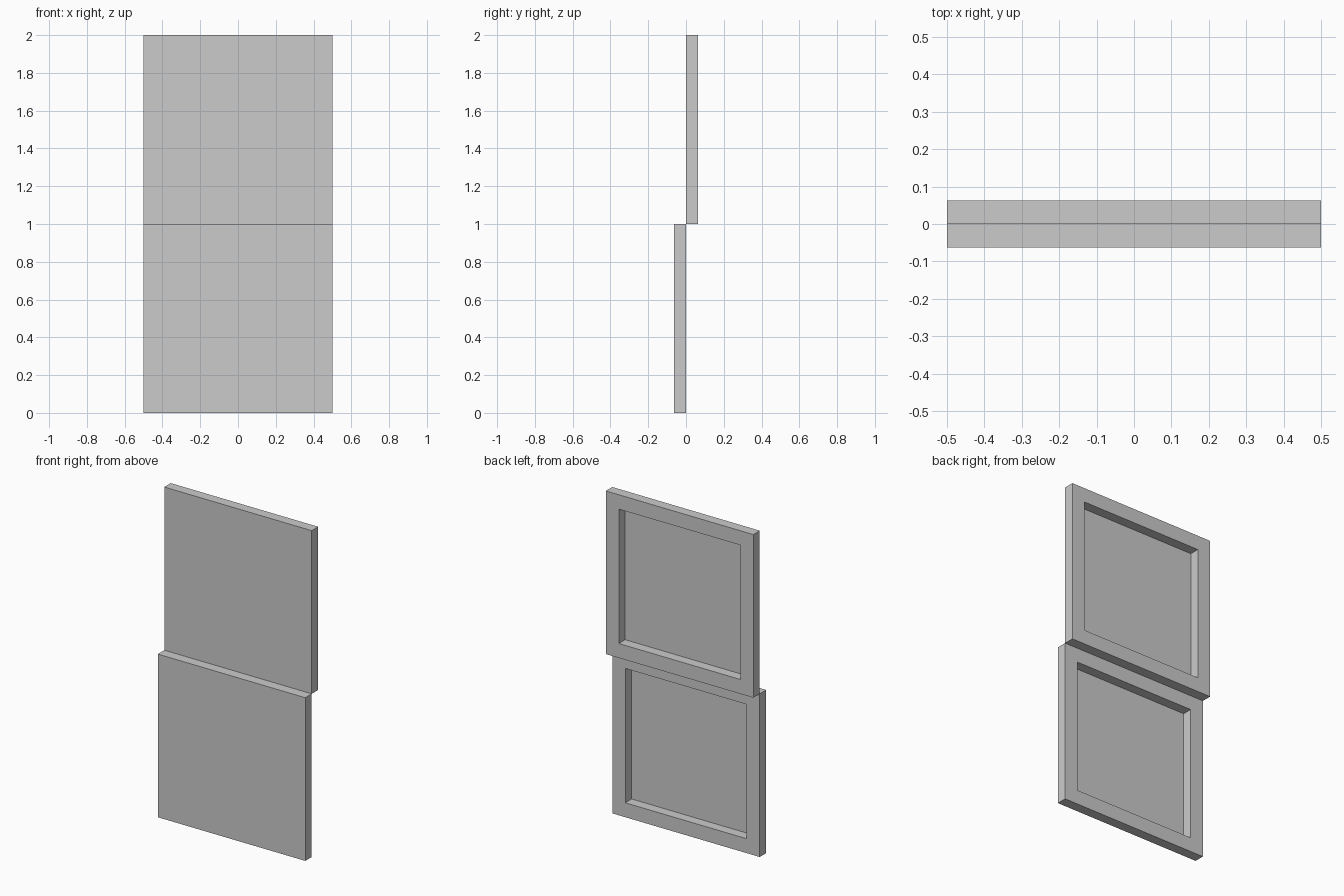
import bpy, bmesh
from mathutils import Vector, Matrix

if "Cube" in bpy.data.objects:
    bpy.data.objects.remove(bpy.data.objects["Cube"])

THICK = 0.0625    # panel thickness
BORDER = 0.125    # frame width around the recess
DEPTH = 0.061     # recess depth, leaving a thin front skin


def panel(name, y, z):
    """Square panel with a deep square recess in its back (+y) face."""
    bm = bmesh.new()
    bmesh.ops.create_cube(bm, size=1, matrix=Matrix.Diagonal((1, THICK, 1, 1)))
    bm.normal_update()
    back = [f for f in bm.faces if f.normal.y > 0.9]
    bmesh.ops.inset_individual(bm, faces=back, thickness=BORDER, depth=0)
    floor = bmesh.ops.extrude_discrete_faces(bm, faces=back)["faces"]
    bmesh.ops.translate(bm, verts=list(floor[0].verts), vec=Vector((0, -DEPTH, 0)))
    bmesh.ops.recalc_face_normals(bm, faces=bm.faces)
    mesh = bpy.data.meshes.new(name)
    bm.to_mesh(mesh)
    bm.free()
    obj = bpy.data.objects.new(name, mesh)
    obj.location = (0, y, z)
    bpy.context.collection.objects.link(obj)


# Lower sash sits in front, upper sash behind it
panel("lower_sash", -THICK / 2, 0.5)
panel("upper_sash", THICK / 2, 1.5)
